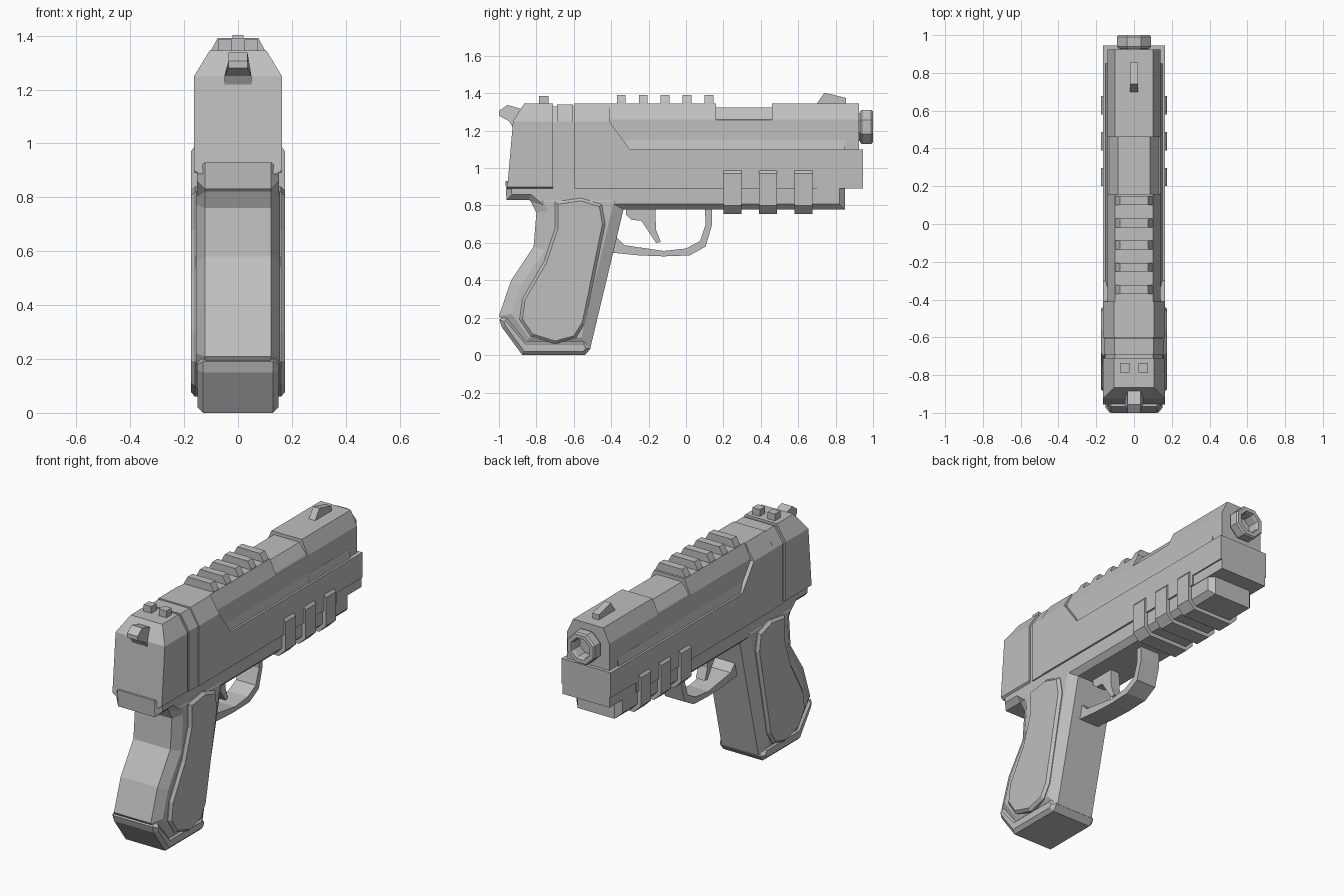
import bpy, bmesh, math

if "Cube" in bpy.data.objects:
    bpy.data.objects.remove(bpy.data.objects["Cube"], do_unlink=True)

GREY = (0.52, 0.52, 0.52, 1)
metal = bpy.data.materials.new("plain grey")
metal.use_nodes = True
metal.diffuse_color = GREY
metal.node_tree.nodes["Principled BSDF"].inputs["Base Color"].default_value = GREY


def finish(name, bm):
    bmesh.ops.recalc_face_normals(bm, faces=bm.faces[:])
    mesh = bpy.data.meshes.new(name)
    bm.to_mesh(mesh)
    bm.free()
    mesh.materials.append(metal)
    obj = bpy.data.objects.new(name, mesh)
    bpy.context.scene.collection.objects.link(obj)
    return obj


def plate(name, outline, half, bevel=0, squash=1):
    """Side outline (y, z) extruded across x; bevel is the rim width, squash its depth ratio."""
    bm = bmesh.new()
    w = half / squash
    left = [bm.verts.new((w, y, z)) for y, z in outline]
    right = [bm.verts.new((-w, y, z)) for y, z in outline]
    caps = [bm.faces.new(left), bm.faces.new(right[::-1])]
    n = len(outline)
    for i in range(n):
        j = (i + 1) % n
        bm.faces.new((left[i], right[i], right[j], left[j]))
    bmesh.ops.recalc_face_normals(bm, faces=bm.faces[:])
    if bevel:
        rim = list({e for f in caps for e in f.edges})
        bmesh.ops.bevel(bm, geom=rim, offset=bevel, segments=1, affect='EDGES')
    for v in bm.verts:
        v.co.x *= squash
    return finish(name, bm)


def bar(name, section, back, front):
    """Mirrored section (x, z) run along y; each end may lean, with one y per point."""
    bm = bmesh.new()
    n = len(section)
    ends = []
    for y in (back, front):
        ys = y if isinstance(y, (list, tuple)) else [y] * n
        ends.append([[bm.verts.new((s * x, yy, z)) for (x, z), yy in zip(section, ys)]
                     for s in (1, -1)])
    (bl, br), (fl, fr) = ends
    for i in range(n - 1):
        for a, b in ((bl, br), (fl, fr), (bl, fl), (br, fr)):
            bm.faces.new((a[i], a[i + 1], b[i + 1], b[i]))
    for i in (0, n - 1):
        bm.faces.new((bl[i], fl[i], fr[i], br[i]))
    return finish(name, bm)


def block(name, x0, x1, y0, y1, z0, z1):
    bm = bmesh.new()
    bmesh.ops.create_cube(bm, size=1)
    for v in bm.verts:
        v.co = ((x0 + x1) / 2 + v.co.x * (x1 - x0), (y0 + y1) / 2 + v.co.y * (y1 - y0),
                (z0 + z1) / 2 + v.co.z * (z1 - z0))
    return finish(name, bm)


# Slide: rear cap, groove band, and shoulder with a raked front edge
rear = [(.145, .887), (.163, .9), (.163, 1.25), (.105, 1.345)]
bar("slide_rear", rear, [-.955, -.955, -.925, -.865], -.71)
bar("slide_rear_core", [(.152, .9), (.152, 1.245), (.1, 1.33)], -.8, -.5)
bar("slide_band", [(.159, .89), (.159, 1.25), (.102, 1.34)], -.69, -.605)
shoulder = [(.163, 1.1), (.163, 1.25), (.105, 1.345)]
bar("slide_shoulder", shoulder, -.6, [-.3, -.41, -.41])
block("slide_lower", -.163, .163, -.6, .7, .89, 1.1)
block("slide_lower_front", -.163, .163, .7, .945, .95, 1.1)
block("slide_lower_step", -.155, .155, .69, .945, .89, .96)

# Slide top, with a lowered chamber cover
top = [(.153, 1.09), (.14, 1.15), (.14, 1.26), (.1, 1.345)]
bar("slide_top_middle", top, -.5, .16)
bar("chamber_cover", top[:2] + [(.14, 1.258), (.132, 1.26), (.085, 1.325)], .16, .46)
bar("slide_top_front", [(.14, 1.09), (.14, 1.26), (.1, 1.345)], .46, .925)
bar("slide_ledge", [(.153, 1.09), (.141, 1.15)], .46, .85)

# Top rail teeth
for i in range(5):
    y = -.37 + i * .1175
    bar("rail_tooth_%d" % (i + 1), [(.098, 1.33), (.098, 1.35), (.075, 1.392)], y, y + .047)

# Sights
for side, s in (("left", 1), ("right", -1)):
    block("rear_sight_" + side, s * .05 - .025, s * .05 + .025, -.785, -.735, 1.33, 1.385)
plate("front_sight", [(.7, 1.335), (.7, 1.345), (.74, 1.403), (.855, 1.375), (.855, 1.335)], .021)

# Hammer, narrower towards its tip
hammer = plate("hammer", [(-1, 1.28), (-1, 1.305), (-.955, 1.338), (-.86, 1.31), (-.86, 1.21),
                          (-.925, 1.215), (-.945, 1.25)], .05)
for v in hammer.data.vertices:
    if v.co.z > 1.26:
        v.co.x *= .7

# Hollow eight-sided muzzle
bm = bmesh.new()
rings = []
for r, y in ((.08, .9), (.08, .93), (.09, .93), (.098, .94), (.098, .99), (.09, 1),
             (.066, 1), (.06, .985), (.06, .86)):
    angles = [math.radians(22.5 + 45 * k) for k in range(8)]
    rings.append([bm.verts.new((r * math.cos(a), y, 1.22 + r * math.sin(a))) for a in angles])
for a, b in zip(rings, rings[1:]):
    for k in range(8):
        bm.faces.new((a[k], a[k - 1], b[k - 1], b[k]))
bm.faces.new(rings[-1])
finish("muzzle", bm)

# The bore is sunk in front of a closed slide face, so a dark-side plug ring is unnecessary
plate("frame", [(-.965, .93), (-.96, .83), (-.84, .83), (-.78, .778), (.85, .778), (.85, .93)],
      .152, .03)

# Clamps around the front of the frame
for i in range(3):
    y = .2 + i * .19
    bar("frame_clamp_%d" % (i + 1), [(.13, .755), (.175, .8), (.175, .97), (.16, .99)],
        y, y + .097)

# Grip with wide front and back chamfers
plate("grip", [(-.86, .88), (-.8, .76), (-.815, .58), (-.935, .4), (-1, .21), (-.87, .035),
               (-.512, .035), (-.31, .88)], .155, .06, .55)
plate("grip_base", [(-.998, .19), (-.985, .15), (-.875, 0), (-.54, 0), (-.51, .035),
                    (-.54, .08), (-.85, .08), (-.96, .21)], .15, .02)
plate("grip_panels", [(-.7, .82), (-.56, .84), (-.45, .805), (-.432, .7), (-.54, .17),
                      (-.59, .09), (-.7, .06), (-.83, .1), (-.89, .19), (-.875, .3),
                      (-.76, .5), (-.7, .68)], .174, .015)

# Trigger and its guard
plate("trigger_guard", [(-.4, .66), (-.37, .63), (-.33, .588), (-.12, .557), (0, .57), (.075, .61),
                        (.105, .7), (.1, .8), (.14, .8), (.14, .7), (.105, .58), (.02, .533),
                        (-.12, .528), (-.25, .533), (-.42, .55)], .065)
plate("trigger", [(-.32, .8), (-.32, .75), (-.29, .722), (-.24, .72), (-.2, .66), (-.16, .6),
                  (-.135, .605), (-.16, .67), (-.165, .8)], .03)
